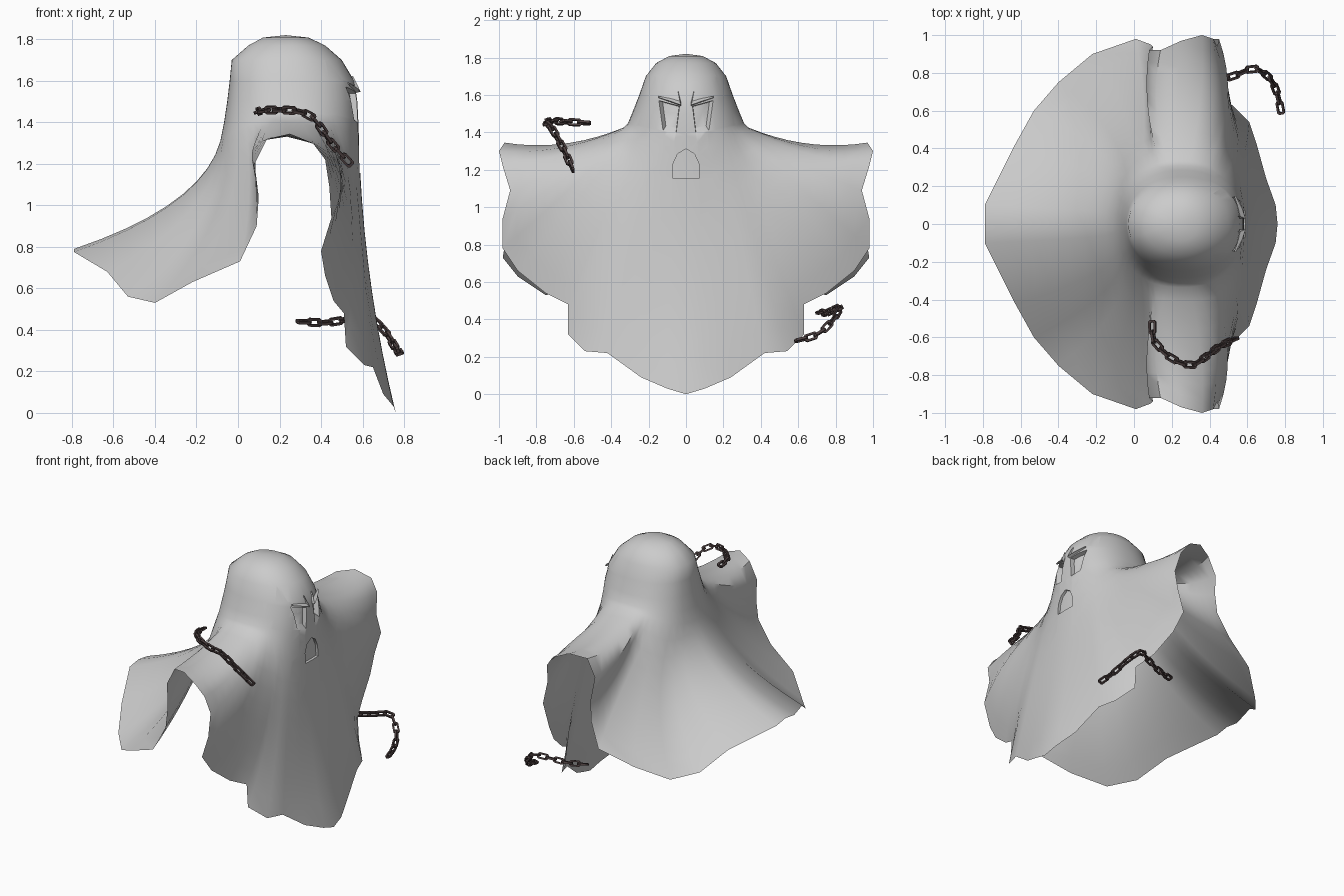
import bpy, bmesh, math
from mathutils import Vector, Matrix

if "Cube" in bpy.data.objects:
    bpy.data.objects.remove(bpy.data.objects["Cube"])


def material(name, rgb):
    m = bpy.data.materials.new(name)
    m.diffuse_color = (*rgb, 1)
    m.use_nodes = True
    m.node_tree.nodes["Principled BSDF"].inputs["Base Color"].default_value = m.diffuse_color
    return m


CLOTH = material("pale grey cloth", (0.6, 0.6, 0.6))
IRON = material("dark iron", (0.075, 0.052, 0.052))


def add_object(name, bm, mat, angle):
    me = bpy.data.meshes.new(name)
    bm.to_mesh(me)
    bm.free()
    ob = bpy.data.objects.new(name, me)
    bpy.context.collection.objects.link(ob)
    me.materials.append(mat)
    bpy.ops.object.select_all(action='DESELECT')
    ob.select_set(True)
    bpy.context.view_layer.objects.active = ob
    bpy.ops.object.shade_smooth_by_angle(angle=math.radians(angle))
    return ob


# Half of the ragged hem, front to back: spoke angle, x, y, z
HEM = [
    (0, .76, 0, 0), (8, .75, .10, .03), (18, .70, .24, .09), (28, .65, .42, .22),
    (36, .61, .54, .23), (42, .52, .63, .32), (48, .51, .63, .48), (54, .46, .75, .54),
    (59, .42, .90, .66), (64, .40, .98, .78), (69, .45, .98, .94), (74, .44, .94, 1.09),
    (79, .42, .98, 1.22), (85, .36, 1.0, 1.30), (92, .25, .97, 1.345), (99, .14, .92, 1.32),
    (106, .08, .92, 1.20), (112, .10, .94, 1.04), (118, .09, .95, .90), (126, .01, .98, .73),
    (136, -.22, .90, .63), (146, -.40, .75, .53), (154, -.53, .60, .56),
    (162, -.63, .42, .68), (174, -.79, .10, .775), (180, -.79, 0, .79)]

# Head rings: height, back x, front x, half width, rise at the sides
HEAD = [(1.808, .12, .34, .09, 0), (1.77, .05, .42, .16, 0), (1.70, -.03, .50, .215, 0),
        (1.60, -.04, .56, .25, 0), (1.50, -.052, .575, .285, .01), (1.40, -.067, .58, .31, .05),
        (1.31, -.085, .583, .335, .115)]
STEPS = 9


def spoke(deg, x, y, z):
    """Points from the crown over the head and down to the hem."""
    a = math.radians(deg)
    c, s = math.cos(a), math.sin(a)
    pts = []
    for k, (h, back, front, w, rise) in enumerate(HEAD):
        r = front - .25 if c > 0 else .25 - back
        p = 1 - .025 * k
        pts.append(Vector((.25 + math.copysign(abs(c) ** p, c) * r,
                           w * max(s, 0) ** p if deg < 180 else 0, h + rise * s * s)))
    neck, hem = pts[-1], Vector((x, y, z))
    ctl = (neck + hem) / 2
    if c > 0:       # flat front sheet
        ctl.x += min(1, c * 2.3) * (.60 - ctl.x)
    else:           # sweeping back sheet, full behind the arms
        ctl.x += .27 * c * c - .12 * s ** 6 * min(1, -c * 5)
        ctl.z -= .05 * -c
    ctl.z -= .09 * s ** 12   # dip between shoulder and sleeve
    for i in range(1, STEPS + 1):
        t = i / STEPS
        pts.append(neck * (1 - t) ** 2 + ctl * 2 * t * (1 - t) + hem * t * t)
    return pts


# Draped sheet
half = [spoke(*h) for h in HEM]
flip = Vector((1, -1, 1))
spokes = half + [[p * flip for p in sp] for sp in half[-2:0:-1]]
bm = bmesh.new()
crown = bm.verts.new((.23, 0, 1.82))
grid = [[bm.verts.new(p) for p in sp] for sp in spokes]
for i, a in enumerate(grid):
    b = grid[(i + 1) % len(grid)]
    bm.faces.new((crown, a[0], b[0]))
    for k in range(len(a) - 1):
        bm.faces.new((a[k], a[k + 1], b[k + 1], b[k]))
bmesh.ops.recalc_face_normals(bm, faces=bm.faces)


def sink(outline, depth, pivot, scale):
    """Cut a convex (y, z) outline into the face and press it inwards."""
    mid = sum((Vector(p) for p in outline), Vector((0, 0))) / len(outline)

    def local():
        return [f for f in bm.faces if f.calc_center_median().x > .4 and any(
            abs(v.co.y - mid.x) < .13 and abs(v.co.z - mid.y) < .13 for v in f.verts)]
    planes = []
    for i, p in enumerate(outline):
        q = outline[(i + 1) % len(outline)]
        n = Vector((0, q[1] - p[1], p[0] - q[0])).normalized()
        co = Vector((0, *p))
        if n.dot(Vector((0, *mid)) - co) > 0:
            n = -n
        planes.append((co, n))
        fs = local()
        geom = fs + list({e for f in fs for e in f.edges}) + list({v for f in fs for v in f.verts})
        bmesh.ops.bisect_plane(bm, geom=geom, dist=1e-5, plane_co=co, plane_no=n)
    inside = [f for f in local()
              if all(n.dot(f.calc_center_median() - co) < 0 for co, n in planes)]
    out = bmesh.ops.extrude_face_region(bm, geom=inside)
    bmesh.ops.delete(bm, geom=[f for f in inside if f.is_valid], context='FACES')
    for v in out["geom"]:
        if isinstance(v, bmesh.types.BMVert):
            v.co.x -= depth
            v.co.y = pivot[0] + (v.co.y - pivot[0]) * scale
            v.co.z = pivot[1] + (v.co.z - pivot[1]) * scale


# Sunken angry eyes and mouth
for side in (1, -1):
    sink([(side * y, z) for y, z in
          ((.145, 1.57), (.123, 1.41), (.053, 1.395), (.035, 1.54))], .03, (side * .045, 1.53), .8)
sink([(-.073, 1.155), (.073, 1.155), (.07, 1.23), (.045, 1.285), (0, 1.312),
      (-.045, 1.285), (-.07, 1.23)], .018, (0, 1.2), 1)
add_object("sheet", bm, CLOTH, 50)

# Brow folds above the eyes
for side, label in ((1, "right"), (-1, "left")):
    bm = bmesh.new()
    ends = []
    for x, y, z, r in ((.553, .043, 1.62, .003), (.578, .028, 1.55, .011),
                       (.563, .08, 1.568, .009), (.535, .148, 1.588, .004)):
        ends.append([bm.verts.new((x + dx * r, side * y, z + dz * r))
                     for dx, dz in ((-1.2, 1.4), (1.2, -.3), (-1.2, -.8))])
    for a, b in zip(ends, ends[1:]):
        for k in range(3):
            bm.faces.new((a[k], a[(k + 1) % 3], b[(k + 1) % 3], b[k]))
    bm.faces.new(ends[0])
    bm.faces.new(ends[-1][::-1])
    bmesh.ops.recalc_face_normals(bm, faces=bm.faces)
    add_object(label + "_brow", bm, CLOTH, 30)


def smooth(path):
    """Refine a path with a Catmull-Rom curve."""
    p = [Vector(q) for q in path]
    p = [2 * p[0] - p[1]] + p + [2 * p[-1] - p[-2]]
    out = []
    for a, b, c, d in zip(p, p[1:], p[2:], p[3:]):
        for t in (0, .2, .4, .6, .8):
            out.append(.5 * (2 * b + (c - a) * t + (2 * a - 5 * b + 4 * c - d) * t * t
                             + (3 * b - a - 3 * c + d) * t ** 3))
    return out + [p[-2]]


def sample(path, spacing):
    """Evenly spaced points and directions along a path."""
    segs = list(zip(path, path[1:]))
    total = sum((b - a).length for a, b in segs)
    count = round(total / spacing)
    for i in range(count):
        d = total * (i + .5) / count
        for a, b in segs:
            if d <= (b - a).length:
                break
            d -= (b - a).length
        t = (b - a).normalized()
        yield a + t * d, t


def chain(name, path, spacing=.053, long=.038, wide=.022, wire=.0068):
    bm = bmesh.new()
    for i, (pos, t) in enumerate(sample(smooth(path), spacing)):
        side = t.cross(Vector((0, 0, 1))).normalized()
        up = side.cross(t)
        turn = Matrix.Rotation(math.radians(20 + 90 * (i % 2)), 3, t)
        side, up = turn @ side, turn @ up
        rings = []
        for u, v in ((1, .6), (.75, 1), (-.75, 1), (-1, .6), (-1, -.6), (-.75, -1), (.75, -1), (1, -.6)):
            c = pos + t * u * (long - wire) + side * v * (wide - wire)
            o = (t * u + side * v).normalized()
            rings.append([bm.verts.new(c + o * p * wire + up * q * wire)
                          for p, q in ((1, 1), (-1, 1), (-1, -1), (1, -1))])
        for k, a in enumerate(rings):
            b = rings[(k + 1) % 8]
            for m in range(4):
                bm.faces.new((a[m], a[(m + 1) % 4], b[(m + 1) % 4], b[m]))
    bmesh.ops.recalc_face_normals(bm, faces=bm.faces)
    add_object(name, bm, IRON, 30)


# Floating chains
chain("upper_chain", [(.095, -.52, 1.45), (.11, -.62, 1.455), (.2, -.71, 1.46), (.3, -.745, 1.45),
                      (.37, -.71, 1.41), (.45, -.65, 1.3), (.54, -.605, 1.2)])
chain("lower_chain", [(.29, .71, .44), (.42, .75, .435), (.53, .785, .45), (.63, .82, .46),
                      (.71, .78, .39), (.755, .7, .32), (.78, .59, .285)])
